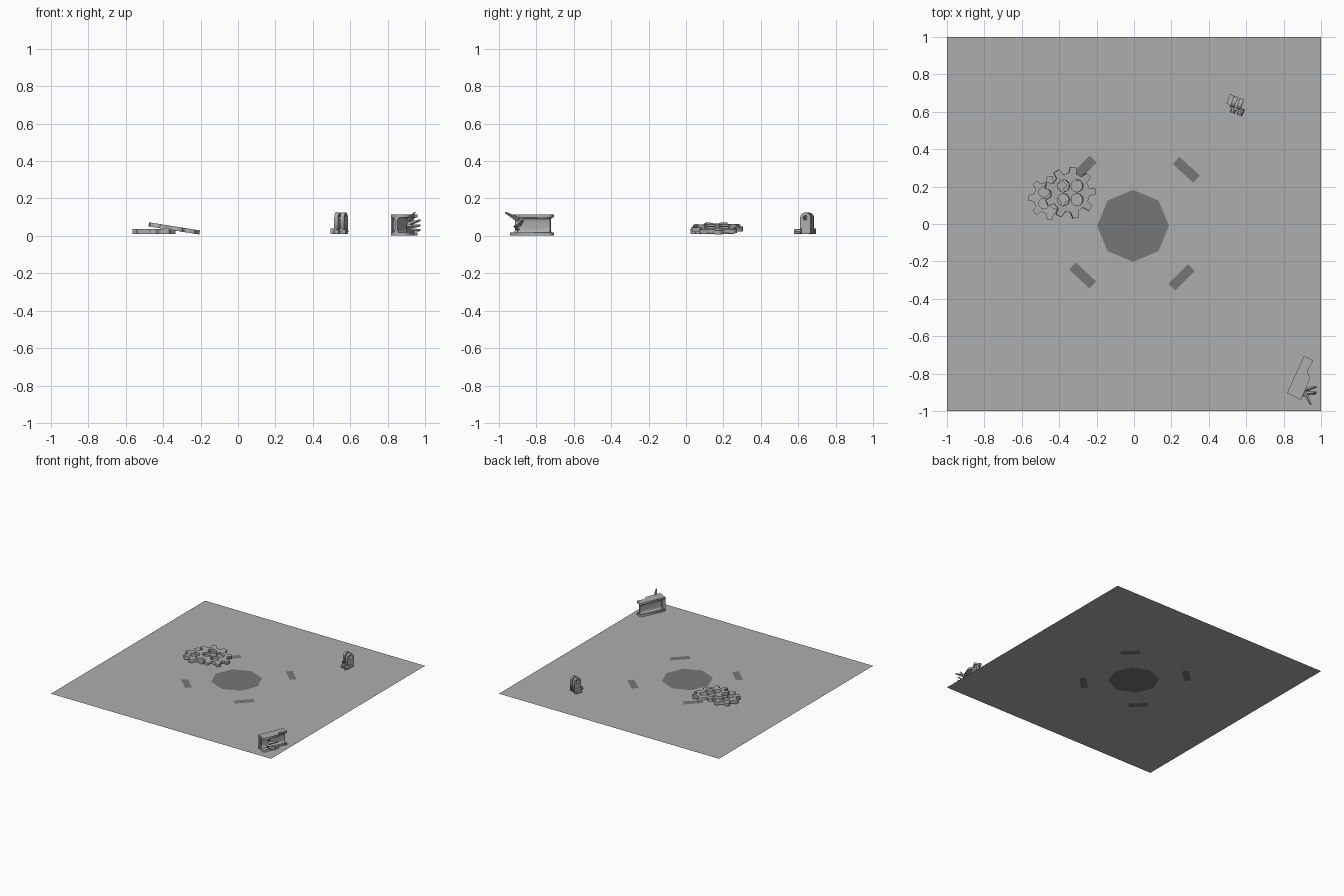
import bpy, bmesh, math
from math import cos, sin, radians, pi
from mathutils import Vector, Matrix

if "Cube" in bpy.data.objects:
    bpy.data.objects.remove(bpy.data.objects["Cube"])


def material(name, v):
    m = bpy.data.materials.new(name)
    m.diffuse_color = (v, v, v, 1)
    m.use_nodes = True
    m.node_tree.nodes["Principled BSDF"].inputs["Base Color"].default_value = m.diffuse_color
    return m


grey = material("mid_grey", 0.42)
dark = material("dark_grey", 0.18)


def circle(x, y, r, n=12):
    return [(x + r * cos(2 * pi * i / n), y + r * sin(2 * pi * i / n)) for i in range(n)]


def plate(name, loops, depth, matrix, mat=grey):
    """Filled 2D outline (further loops are holes), extruded evenly about its plane."""
    cu = bpy.data.curves.new(name, 'CURVE')
    cu.dimensions = '2D'
    cu.fill_mode = 'BOTH'
    cu.extrude = depth / 2
    for pts in loops:
        sp = cu.splines.new('POLY')
        sp.points.add(len(pts) - 1)
        for p, c in zip(sp.points, pts):
            p.co = (c[0], c[1], 0, 1)
        sp.use_cyclic_u = True
    tmp = bpy.data.objects.new(name + "_outline", cu)
    bpy.context.collection.objects.link(tmp)
    me = bpy.data.meshes.new_from_object(tmp.evaluated_get(bpy.context.evaluated_depsgraph_get()))
    bpy.data.objects.remove(tmp)
    ob = bpy.data.objects.new(name, me)
    bpy.context.collection.objects.link(ob)
    ob.matrix_world = matrix
    me.materials.clear()
    me.materials.append(mat)
    return ob


def solid(name, make, matrix):
    bm = bmesh.new()
    make(bm)
    me = bpy.data.meshes.new(name)
    bm.to_mesh(me)
    bm.free()
    me.materials.append(grey)
    ob = bpy.data.objects.new(name, me)
    bpy.context.collection.objects.link(ob)
    ob.matrix_world = matrix
    return ob


def box(name, size, matrix):
    return solid(name, lambda bm: bmesh.ops.create_cube(bm, size=1, matrix=Matrix.Diagonal((*size, 1))), matrix)


def spike(name, a, b, r0, r1, n=4):
    a, b = Vector(a), Vector(b)
    m = Matrix.Translation((a + b) / 2) @ (b - a).to_track_quat('Z', 'Y').to_matrix().to_4x4()
    return solid(name, lambda bm: bmesh.ops.create_cone(
        bm, cap_ends=True, segments=n, radius1=r0, radius2=r1, depth=(b - a).length), m)


def at(x, y, z, deg=0):
    return Matrix.Translation((x, y, z)) @ Matrix.Rotation(radians(deg), 4, 'Z')


# Floor sheet with dark markings inlaid
def rect(hx, hy):
    return [(-hx, -hy), (hx, -hy), (hx, hy), (-hx, hy)]


marks = [[(x, y) for x, y in circle(-0.005, -0.01, 0.192, 8)]]
for x, y, a in ((0.28, 0.29, -43), (0.255, -0.285, 45), (-0.275, -0.275, -43), (-0.27, 0.295, 45)):
    m = at(x, y, 0, a)
    marks.append([(m @ Vector((*p, 0))).to_2d() for p in rect(0.074, 0.026)])
floor = plate("floor", [rect(1, 1)] + marks, 0, Matrix())
inlay = plate("floor_markings", marks, 0, Matrix(), dark)
bm = bmesh.new()
bm.from_mesh(floor.data)
count = len(bm.faces)
bm.from_mesh(inlay.data)
for i, f in enumerate(bm.faces):
    f.material_index = 0 if i < count else 1
    f.normal_update()
    if f.normal.z < 0:
        f.normal_flip()
bmesh.ops.remove_doubles(bm, verts=bm.verts, dist=1e-4)
bm.to_mesh(floor.data)
bm.free()
floor.data.materials.append(dark)
bpy.data.objects.remove(inlay)


# Gears
def gear(name, teeth, r_in, r_out, phase, hole, depth, matrix):
    pts = []
    step = 2 * pi / teeth
    for i in range(teeth):
        for f, r in ((-0.29, r_in), (-0.17, r_out), (0.17, r_out), (0.29, r_in)):
            a = radians(phase) + (i + f) * step
            pts.append((r * cos(a), r * sin(a)))
    d = hole * 1.12
    holes = [circle(sx * d, sy * d, hole) for sx in (-1, 1) for sy in (-1, 1)]
    return plate(name, [pts] + holes, depth, matrix)


gear("lower_gear", 8, 0.088, 0.116, 0, 0.028, 0.026, at(-0.45, 0.14, 0.023))
gear("leaning_gear", 9, 0.105, 0.139, 3, 0.033, 0.022,
     at(-0.342, 0.167, 0.04) @ Matrix.Rotation(radians(9), 4, 'Y'))

# Small clevis bracket
C = at(0.548, 0.64, 0, -20)
up_x = Matrix(((0, 0, 1, 0), (1, 0, 0, 0), (0, 1, 0, 0), (0, 0, 0, 1)))
arch = [(0.03, 0.012), *[(0.03 * cos(pi * i / 8), 0.095 + 0.03 * sin(pi * i / 8)) for i in range(9)],
        (-0.03, 0.012)]
for x in (-0.017, 0.017):
    plate("bracket_lug", [arch, circle(0, 0.096, 0.013, 10)], 0.022,
          C @ Matrix.Translation((x, 0.008, 0)) @ up_x)
box("bracket_base", (0.06, 0.055, 0.025), C @ at(0, -0.002, 0.023))
box("bracket_foot", (0.022, 0.055, 0.03), C @ at(-0.04, 0.012, 0.024))
for x in (-0.005, 0.035):
    p, q = C @ Vector((x, -0.012, 0.024)), C @ Vector((x, -0.05, 0.022))
    spike("bracket_bolt", p, q, 0.015, 0.013, 8)

# Broken beam: two flanges with the same torn edge, filleted web
B = at(0.905, -0.848, 0, -24.5)
flange = [(-0.056, -0.0865), (0.028, -0.09), (0.023, 0.0375), (-0.007, 0.065), (0, 0.129), (-0.056, 0.131)]
for z in (0.009, 0.106):
    plate("beam_flange", [flange], 0.016, B @ at(0, 0, z))
half = [(0.022, 0.016), (0.013, 0.02), (0.008, 0.03), (0.007, 0.04), (0.007, 0.074),
        (0.008, 0.084), (0.013, 0.094), (0.022, 0.098)]
web = half + [(-x, z) for x, z in reversed(half)]
plate("beam_web", [web], 0.205, B @ Matrix.Translation((-0.028, 0.02, 0)) @ Matrix.Rotation(pi / 2, 4, 'X'))
box("beam_edge", (0.007, 0.03, 0.09), B @ at(-0.052, -0.071, 0.057))

# Torn metal shards
for a, b in (((0.91, -0.895, 0.085), (0.945, -0.965, 0.125)),
             ((0.905, -0.89, 0.06), (0.975, -0.87, 0.085)),
             ((0.90, -0.91, 0.05), (0.975, -0.90, 0.055)),
             ((0.90, -0.90, 0.035), (0.975, -0.905, 0.03))):
    spike("metal_shard", a, b, 0.013, 0.005)
